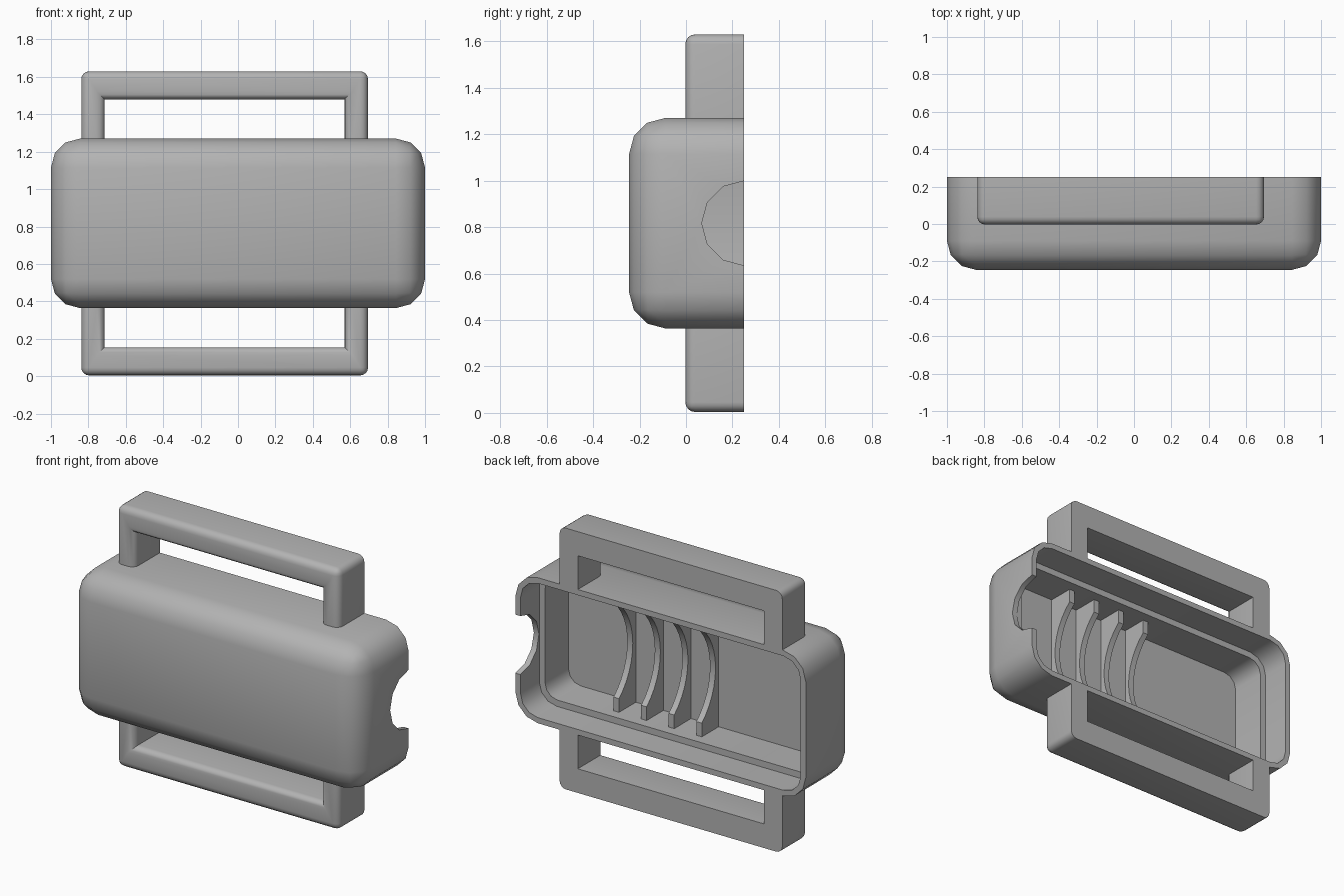
import bpy, bmesh
from math import sin, cos, pi, radians
from mathutils import Vector

cube = bpy.data.objects.get("Cube")
if cube:
    bpy.data.objects.remove(cube, do_unlink=True)

grey = bpy.data.materials.new("plain grey")
grey.use_nodes = True
grey.diffuse_color = (0.45, 0.45, 0.45, 1)
grey.node_tree.nodes["Principled BSDF"].inputs["Base Color"].default_value = grey.diffuse_color

MID = 0.817       # height of the housing centre
HALF = 0.453      # half the housing height
BACK = 0.25       # open back plane
FRONT = -0.245


def prism(name, points, start, end, axis="y", bevel=0, segments=3, round_edge=None):
    """Extrude a profile: (x, z) points along y, or (y, z) points along x."""
    place = (lambda p, t: (p[0], t, p[1])) if axis == "y" else (lambda p, t: (t, p[0], p[1]))
    bm = bmesh.new()
    face = bm.faces.new([bm.verts.new(place(p, start)) for p in points])
    out = bmesh.ops.extrude_face_region(bm, geom=[face])
    step = Vector(place((0, 0), end - start))
    bmesh.ops.translate(bm, vec=step, verts=[g for g in out["geom"] if isinstance(g, bmesh.types.BMVert)])
    bmesh.ops.recalc_face_normals(bm, faces=bm.faces)
    if bevel:
        edges = [e for e in bm.edges if round_edge(e.verts[0].co, e.verts[1].co)]
        bmesh.ops.bevel(bm, geom=edges, offset=bevel, segments=segments, profile=0.5, affect="EDGES")
    mesh = bpy.data.meshes.new(name)
    bm.to_mesh(mesh)
    bm.free()
    mesh.materials.append(grey)
    obj = bpy.data.objects.new(name, mesh)
    bpy.context.collection.objects.link(obj)
    return obj


def rectangle(hx, hz):
    return [(-hx, MID - hz), (hx, MID - hz), (hx, MID + hz), (-hx, MID + hz)]


def activate(obj):
    bpy.ops.object.select_all(action="DESELECT")
    obj.select_set(True)
    bpy.context.view_layer.objects.active = obj


def cut(obj, cutter):
    mod = obj.modifiers.new("cut", "BOOLEAN")
    mod.operation, mod.solver, mod.object = "DIFFERENCE", "EXACT", cutter
    activate(obj)
    bpy.ops.object.modifier_apply(modifier=mod.name)
    bpy.data.objects.remove(cutter, do_unlink=True)


def smooth(obj):
    activate(obj)
    bpy.ops.object.shade_smooth_by_angle(angle=radians(38))


def along_y(a, b):
    return abs(a.y - b.y) > 0.1


# Housing: rounded on the front and corners, open at the back
housing = prism("housing", rectangle(1, HALF), FRONT, BACK, bevel=0.155,
                round_edge=lambda a, b: min(a.y, b.y) < BACK - 0.01)

# Stepped cavity: a wide recess behind a narrower, deeper one
for wall, floor, radius in ((0.035, 0.065, 0.12), (0.075, -0.165, 0.085)):
    cut(housing, prism("cavity_cutter", rectangle(1 - wall, HALF - wall), floor, BACK + 0.1,
                       bevel=radius, round_edge=along_y))

# Half-round cable notch in the left wall
notch = [(BACK + 0.182 * cos(i * pi / 6), MID + 0.182 * sin(i * pi / 6)) for i in range(12)]
cut(housing, prism("notch_cutter", notch, 0.8, 1.1, axis="x"))
smooth(housing)

# Strap loops above and below the housing
LEFT, RIGHT, BAR, ROOT, TIP = 0.695, -0.838, 0.125, 0.44, 0.813


def loop_edge(a, b):
    front = max(a.y, b.y) < 0.01 and max(abs(a.z - MID), abs(b.z - MID)) > ROOT + 0.01
    corner = along_y(a, b) and abs(a.z - MID) > TIP - 0.01
    return front or corner


for name, side in (("upper_strap_loop", 1), ("lower_strap_loop", -1)):
    outline = [(RIGHT, ROOT), (RIGHT, TIP), (LEFT, TIP), (LEFT, ROOT),
               (LEFT - BAR, ROOT), (LEFT - BAR, TIP - 0.15),
               (RIGHT + BAR, TIP - 0.15), (RIGHT + BAR, ROOT)]
    smooth(prism(name, [(x, MID + side * z) for x, z in outline], -0.003, BACK,
                 bevel=0.042, segments=4, round_edge=loop_edge))

# Cradle ribs with a concave arc centred on the back plane
CRADLE, SWEEP = 0.385, radians(49.5)
arc = [(BACK - CRADLE * cos(a), MID + CRADLE * sin(a))
       for a in (SWEEP * (i / 6 - 1) for i in range(13))]
seat = HALF - 0.07
profile = [(-0.18, MID - seat), (0, MID - seat)] + arc + [(0, MID + seat), (-0.18, MID + seat)]
for i in range(4):
    x = 0.48 - 0.19 * i
    smooth(prism(f"cradle_rib_{i + 1}", profile, x - 0.019, x + 0.019, axis="x"))
